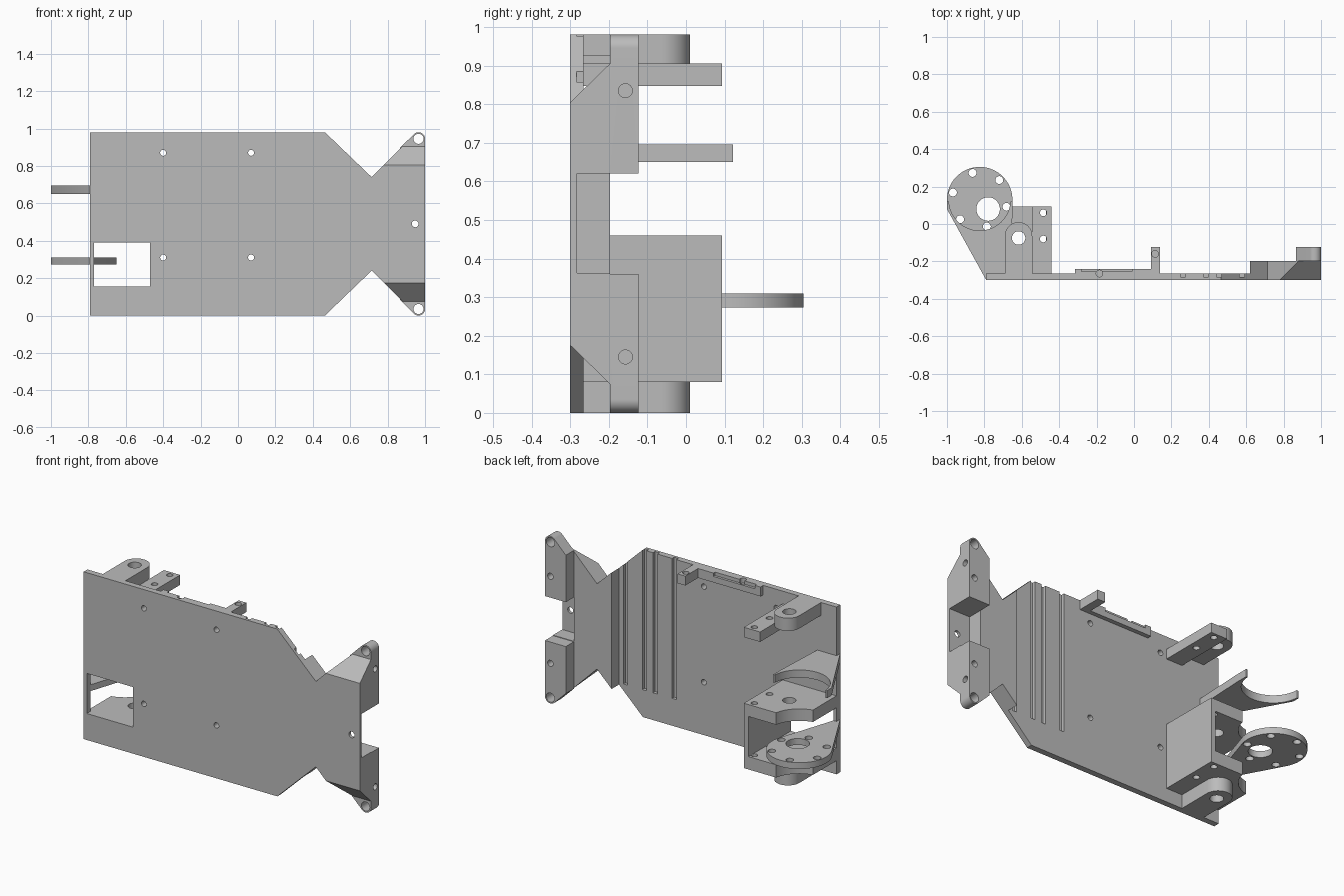
import bpy, bmesh, math

H = 0.98            # overall height; most parts mirror about H / 2
BACK = -0.265       # rear surface of the main plate
DISC = (-0.825, 0.13)

if "Cube" in bpy.data.objects:
    bpy.data.objects.remove(bpy.data.objects["Cube"], do_unlink=True)

grey = bpy.data.materials.new("plain_grey")
grey.use_nodes = True
grey.diffuse_color = (0.5, 0.5, 0.5, 1)
grey.node_tree.nodes["Principled BSDF"].inputs["Base Color"].default_value = (0.5, 0.5, 0.5, 1)


def prism(name, pts, axis, a, b):
    """Extrude a 2D outline along an axis from a to b."""
    def place(p, t):
        return {"x": (t, p[0], p[1]), "y": (p[0], t, p[1]), "z": (p[0], p[1], t)}[axis]
    bm = bmesh.new()
    low = [bm.verts.new(place(p, a)) for p in pts]
    high = [bm.verts.new(place(p, b)) for p in pts]
    bm.faces.new(low)
    bm.faces.new(high)
    for i in range(len(pts)):
        j = (i + 1) % len(pts)
        bm.faces.new((low[i], low[j], high[j], high[i]))
    bmesh.ops.recalc_face_normals(bm, faces=bm.faces)
    mesh = bpy.data.meshes.new(name)
    bm.to_mesh(mesh)
    bm.free()
    mesh.materials.append(grey)
    ob = bpy.data.objects.new(name, mesh)
    bpy.context.collection.objects.link(ob)
    return ob


def arc(c, r, start, end, n=24):
    angles = [math.radians(start + (end - start) * i / n) for i in range(n + 1)]
    return [(c[0] + r * math.cos(t), c[1] + r * math.sin(t)) for t in angles]


def rod(c, r, axis, a, b, n=32):
    return prism("cutter", arc(c, r, 0, 360, n)[:-1], axis, a, b)


def box(name, x, y, z):
    return prism(name, [(x[0], y[0]), (x[1], y[0]), (x[1], y[1]), (x[0], y[1])], "z", *z)


def select(ob):
    bpy.ops.object.select_all(action="DESELECT")
    ob.select_set(True)
    bpy.context.view_layer.objects.active = ob


def cut(ob, cutters):
    for c in cutters:
        c.hide_render = True
        mod = ob.modifiers.new("cut", "BOOLEAN")
        mod.operation, mod.solver, mod.object = "DIFFERENCE", "EXACT", c
        select(ob)
        bpy.ops.object.modifier_apply(modifier=mod.name)
        bpy.data.objects.remove(c, do_unlink=True)
    return ob


def flip(pts):
    return [(p[0], H - p[1]) for p in pts]


def both(pts):
    """Close an upper half outline with its mirror image."""
    return pts + flip(pts)[::-1]


# Main plate with window, screw holes and rear grooves
plate = prism("main_plate", both([(-0.79, H), (0.465, H), (0.62, 0.831)]), "y", -0.30, BACK)
cutters = [box("cutter", (-0.77, -0.47), (-0.4, 0), (0.155, 0.39))]
cutters += [rod((x, z), 0.016, "y", -0.4, 0) for x in (-0.40, 0.07) for z in (0.31, 0.87)]
cutters += [box("cutter", (x - 0.014, x + 0.014), (-0.284, 0), (0.16, 1.1))
            for x in (0.262, 0.385, 0.455, 0.578)]
cutters.append(rod((-0.185, BACK), 0.018, "z", 0.95, 1.1))
cut(plate, cutters)

# Thick neck and end bar with sloped ends and a middle recess
neck = prism("neck_bar", both([(0.62, 0.831), (0.715, 0.74), (0.88, 0.905), (1, 0.905)]),
             "y", -0.30, -0.197)
wedge = [(-0.31, 0.795), (-0.19, 0.912), (-0.31, 0.912)]
cut(neck, [prism("cutter", wedge, "x", 0.74, 1.1),
           prism("cutter", flip(wedge), "x", 0.74, 1.1),
           box("cutter", (0.865, 1.1), (-0.283, 0), (0.363, 0.62)),
           rod((0.947, 0.49), 0.018, "y", -0.4, 0)])

# End blocks with round hinge ears
ear = [(0.865, 0.62), (1, 0.62)] + arc((0.965, 0.945), 0.035, 0, 135) + [(0.865, 0.895)]
for side, f in (("upper", lambda p: p), ("lower", flip)):
    block = prism(side + "_end_block", f(ear), "y", -0.197, -0.123)
    (hx, hz), (sy, sz), (bx, bz) = f([(0.965, 0.945), (-0.157, 0.835), (0.965, 0.745)])
    cut(block, [rod((hx, hz), 0.027, "y", -0.4, 0),
                rod((sy, sz), 0.018, "x", 0.95, 1.1),
                rod((bx, bz), 0.018, "y", -0.17, 0)])

# Hinge lugs at the top and bottom corners
hinge = (-0.617, -0.075)
lug = [(-0.69, BACK)] + arc((hinge[0], -0.063), 0.073, 180, 0) + [(-0.544, BACK)]
for side, z in (("upper", (0.905, H)), ("lower", (0, 0.08))):
    cut(prism(side + "_hinge_lug", lug, "z", *z), [rod(hinge, 0.036, "z", -1, 2)])


def screw_holes():
    return [rod((-0.485, y), 0.018, "z", -1, 2) for y in (-0.08, 0.06)]


# Upper tab and the box bracket around the window
cut(box("upper_tab", (-0.545, -0.44), (BACK, 0.093), (0.847, 0.905)), screw_holes())
for side, z in (("upper", (0.39, 0.46)), ("lower", (0.08, 0.155))):
    shelf = box(side + "_bracket_shelf", (-0.79, -0.44), (BACK, 0.093), z)
    cut(shelf, [rod(DISC, 0.18, "z", -1, 2, 64), rod(hinge, 0.036, "z", -1, 2)] + screw_holes())
box("bracket_wall", (-0.47, -0.44), (BACK, 0.093), (0.155, 0.39))

# Upper cradle arm with a half-round seat
cradle = [(-0.79, -0.30), (-1, 0.08), (-1, 0.122)] + arc(DISC, 0.165, 183, 357, 40) \
    + [(-0.65, 0.122), (-0.65, 0.05), (-0.665, BACK), (-0.78, BACK)]
prism("cradle_arm", cradle, "z", 0.65, 0.695)

# Lower mounting disc with a tapered arm and ring of holes
disc = [(-0.79, -0.30), (-0.77, BACK)] + arc(DISC, 0.175, -15, 205, 56)
mount = prism("mounting_disc", disc, "z", 0.273, 0.31)
ring = arc(DISC, 0.148, -15, 285, 5)
cut(mount, [rod(p, 0.021, "z", -1, 2) for p in ring] + [rod((-0.78, 0.08), 0.063, "z", -1, 2)])

# Cable rail along the top edge with an upright hook
rail = [(-0.315, BACK), (-0.315, -0.24), (0.09, -0.24), (0.09, -0.123),
        (0.14, -0.123), (0.14, BACK)]
cut(prism("top_rail", rail, "z", 0.925, H),
    [rod((-0.185, BACK), 0.018, "z", 0.95, 1.1),
     rod((0.113, -0.16), 0.018, "z", 0.95, 1.1),
     box("cutter", (-0.28, -0.01), (-0.255, 0), (0.96, 1.1))])

for ob in bpy.context.collection.objects:
    if ob.type == "MESH" and grey.name in ob.data.materials:
        select(ob)
        bpy.ops.object.shade_smooth_by_angle(angle=math.radians(30))
